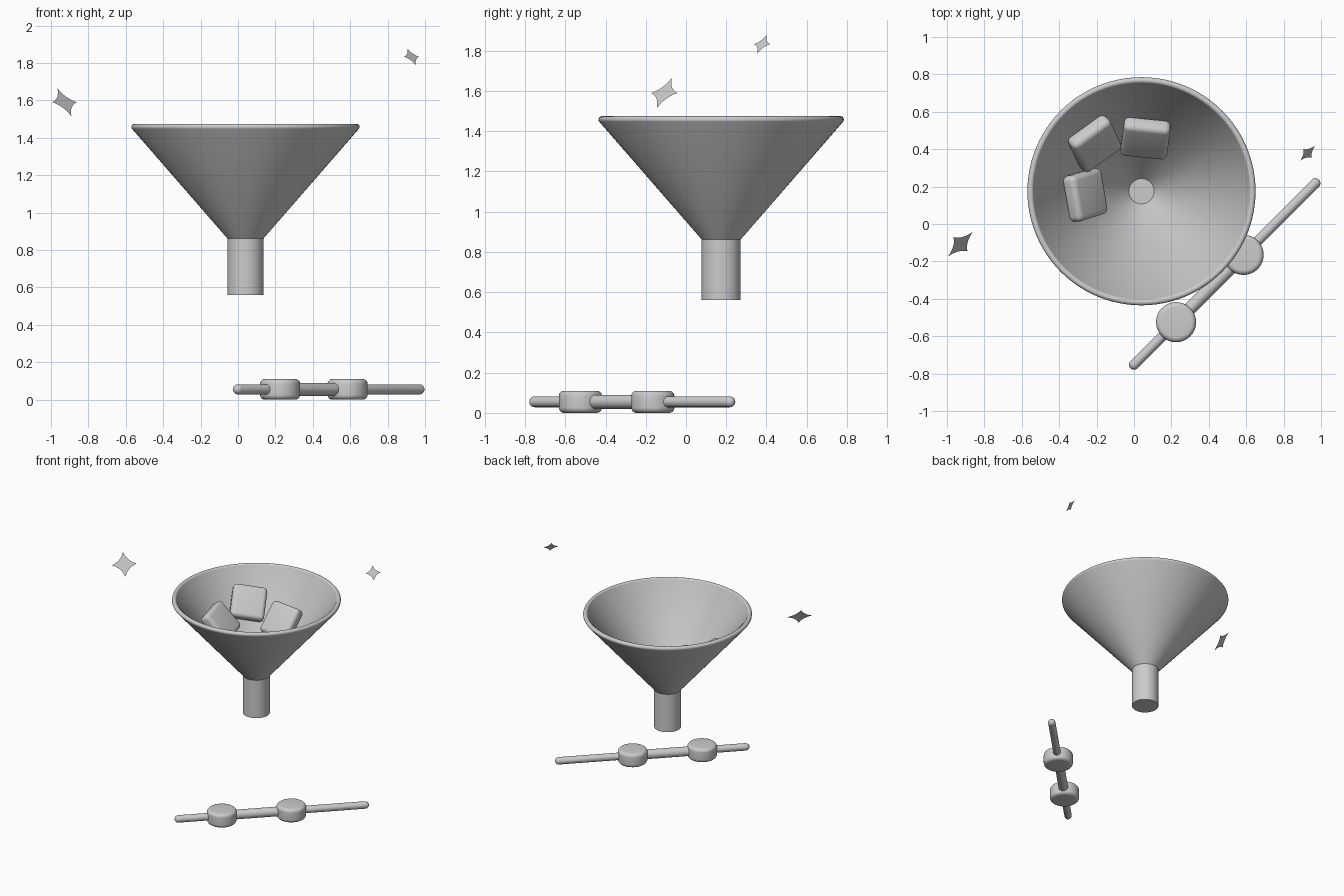
import bpy, bmesh, math
from mathutils import Vector, Matrix

if "Cube" in bpy.data.objects:
    bpy.data.objects.remove(bpy.data.objects["Cube"])

grey = bpy.data.materials.new("neutral grey")
grey.diffuse_color = (0.6, 0.6, 0.6, 1)
grey.use_nodes = True
grey.node_tree.nodes["Principled BSDF"].inputs["Base Color"].default_value = grey.diffuse_color


def finish(name, bm, matrix=None, smooth=True):
    if smooth:
        bmesh.ops.recalc_face_normals(bm, faces=bm.faces)
    mesh = bpy.data.meshes.new(name)
    bm.to_mesh(mesh)
    bm.free()
    mesh.materials.append(grey)
    ob = bpy.data.objects.new(name, mesh)
    bpy.context.collection.objects.link(ob)
    if matrix:
        ob.matrix_world = matrix
    if smooth:
        bpy.ops.object.select_all(action='DESELECT')
        ob.select_set(True)
        bpy.context.view_layer.objects.active = ob
        bpy.ops.object.shade_smooth_by_angle(angle=math.radians(35))
    return ob


def lathe(name, profile, matrix, seg=64):
    """Turn (radius, height) points around z; points on the axis close the ends."""
    bm = bmesh.new()
    vs = [bm.verts.new((r, 0, z)) for r, z in profile]
    edges = [bm.edges.new(p) for p in zip(vs, vs[1:])]
    bmesh.ops.spin(bm, geom=vs + edges, cent=(0, 0, 0), axis=(0, 0, 1),
                   angle=2 * math.pi, steps=seg)
    bmesh.ops.remove_doubles(bm, verts=bm.verts, dist=1e-5)
    return finish(name, bm, matrix)


def arc(r, z, rad, a0, a1, n=6):
    return [(max(0.0, r + rad * math.cos(math.radians(a0 + (a1 - a0) * i / n))),
             z + rad * math.sin(math.radians(a0 + (a1 - a0) * i / n))) for i in range(n + 1)]


# Funnel: thin cone wall with rounded lip, and a solid spout
CX, CY = 0.04, 0.175
axis = Matrix.Translation((CX, CY, 0))
lathe("funnel_cone", [(0.064, 0.862), (0.097, 0.862)]
      + arc(0.593, 1.458, 0.017, -40, 180, 10) + [(0.064, 0.862)], axis, 96)
lathe("funnel_spout", [(0, 0.56), (0.097, 0.56), (0.097, 0.866), (0, 0.866)], axis, 64)

# Stirring rod lying diagonally, with a thicker middle and two round knobs
start, end = Vector((0, -0.752, 0.055)), Vector((0.97, 0.218, 0.055))
length = (end - start).length
along = (end - start).to_track_quat('Z', 'Y').to_matrix().to_4x4()
lathe("rod", arc(0, 0, 0.027, -90, 0) + arc(0, length, 0.027, 0, 90),
      Matrix.Translation(start) @ along, 32)
knobs = [Vector((0.225, -0.525, 0.055)), Vector((0.586, -0.165, 0.055))]
gap = (knobs[1] - knobs[0]).length
lathe("rod_middle", [(0, 0), (0.035, 0), (0.035, gap), (0, gap)],
      Matrix.Translation(knobs[0]) @ along, 32)
for i, k in enumerate(knobs):
    lathe(f"knob_{i + 1}", [(0, -0.055)] + arc(0.081, -0.029, 0.026, -90, 0)
          + arc(0.081, 0.029, 0.026, 0, 90) + [(0, 0.055)], Matrix.Translation(k), 64)

# Rounded blocks resting on the inside of the cone: x, y, roll
slope = math.atan2(0.596, 0.514)
for i, (x, y, roll) in enumerate([(-0.21, 0.43, -13), (0.062, 0.458, -2), (-0.26, 0.155, 9)]):
    out = Vector((x - CX, y - CY, 0))
    z = 0.862 + (out.length - 0.064) * math.tan(slope) + 0.068
    out.normalize()
    up = out * math.cos(slope) + Vector((0, 0, math.sin(slope)))
    normal = -out * math.sin(slope) + Vector((0, 0, math.cos(slope)))
    side = up.cross(normal)
    frame = Matrix((side, up, normal)).transposed().to_4x4()
    bm = bmesh.new()
    bmesh.ops.create_cube(bm, size=1)
    bmesh.ops.scale(bm, vec=(0.25, 0.25, 0.09), verts=bm.verts)
    bmesh.ops.bevel(bm, geom=bm.edges[:], offset=0.03, segments=5, profile=0.5,
                    affect='EDGES')
    finish(f"block_{i + 1}", bm, Matrix.Translation((x, y, z)) @ frame
           @ Matrix.Rotation(math.radians(roll), 4, 'Z'))

# Flat four-pointed sparkles with concave sides
u, v = Vector((1, 1, 0)).normalized(), Vector((-1, 1, 2)).normalized()
for i, (c, rad) in enumerate([((-0.928, -0.108, 1.59), 0.092), ((0.928, 0.378, 1.833), 0.056)]):
    bm = bmesh.new()
    tips = [u, v, -u, -v]
    ring = []
    for a, b in zip(tips, tips[1:] + tips[:1]):
        for s in range(6):
            t = s / 6
            p = a * (1 - t) ** 2 + b * t ** 2 + (a + b) * 0.25 * 2 * t * (1 - t)
            ring.append(bm.verts.new(Vector(c) + p * rad))
    mid = bm.verts.new(c)
    for a, b in zip(ring, ring[1:] + ring[:1]):
        bm.faces.new((mid, a, b))
    finish(f"sparkle_{i + 1}", bm, smooth=False)
